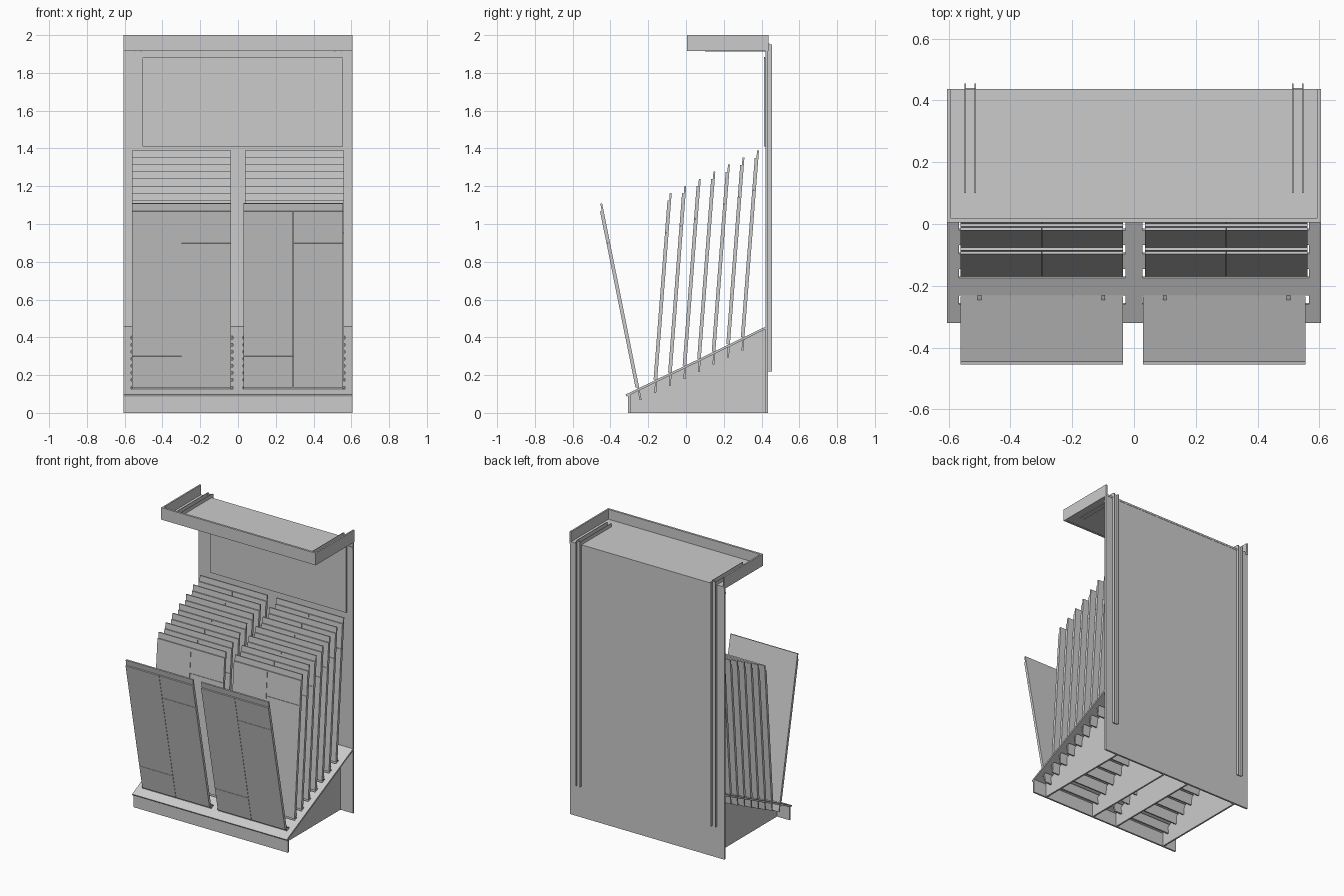
import bpy, bmesh, math
from mathutils import Matrix, Vector

if "Cube" in bpy.data.objects:
    bpy.data.objects.remove(bpy.data.objects["Cube"])


def boxes(name, spans, matrix=Matrix.Identity(4)):
    """One object made of boxes given as (x0, x1, y0, y1, z0, z1)."""
    bm = bmesh.new()
    for x0, x1, y0, y1, z0, z1 in spans:
        m = Matrix.Translation(((x0 + x1) / 2, (y0 + y1) / 2, (z0 + z1) / 2))
        m = m @ Matrix.Diagonal((x1 - x0, y1 - y0, z1 - z0, 1))
        bmesh.ops.create_cube(bm, size=1, matrix=m)
    bmesh.ops.transform(bm, matrix=matrix, verts=bm.verts)
    return finish(name, bm)


def finish(name, bm):
    mesh = bpy.data.meshes.new(name)
    bm.to_mesh(mesh)
    bm.free()
    ob = bpy.data.objects.new(name, mesh)
    bpy.context.collection.objects.link(ob)
    return ob


def rib(name, x, profile, t=0.012):
    """Upright board cut to a (y, z) profile."""
    bm = bmesh.new()
    face = bm.faces.new([bm.verts.new((x - t / 2, y, z)) for y, z in profile])
    ext = bmesh.ops.extrude_face_region(bm, geom=[face])['geom']
    bmesh.ops.translate(bm, vec=(t, 0, 0),
                        verts=[v for v in ext if isinstance(v, bmesh.types.BMVert)])
    bmesh.ops.recalc_face_normals(bm, faces=bm.faces)
    return finish(name, bm)


W = 0.605

# Back wall with its picture panel and a thin ledge under the canopy
boxes("back_wall", [(-W, W, 0.422, 0.435, 0, 1.917)])
boxes("picture_panel", [(-0.505, 0.557, 0.413, 0.422, 1.41, 1.885)])
boxes("wall_ledge", [(-W, W, 0.416, 0.422, 1.875, 1.885)])

# Canopy: open tray
boxes("canopy_front", [(-W, W, 0.005, 0.02, 1.915, 2)])
boxes("canopy_sides", [(-W, -0.594, 0.02, 0.437, 1.915, 2),
                       (0.594, W, 0.02, 0.437, 1.915, 2)])
boxes("canopy_floor", [(-0.594, 0.594, 0.02, 0.437, 1.917, 1.93)])

# U-channel rails on the back, and arms lying in the canopy
for side, cx in (("left", -0.53), ("right", 0.53)):
    a, b, t = cx - 0.018, cx + 0.018, 0.004
    boxes(side + "_back_rail", [(a, b, 0.435, 0.441, 0.22, 1.95),
                                (a, a + t, 0.441, 0.455, 0.22, 1.95),
                                (b - t, b, 0.441, 0.455, 0.22, 1.95)])
    boxes(side + "_canopy_arm", [(a, a + t, 0.1, 0.441, 1.914, 1.955),
                                 (b - t, b, 0.1, 0.441, 1.914, 1.955)])

# Base: front board and four wedge ribs
boxes("base_front", [(-W, W, -0.307, -0.295, 0, 0.095)])
for i, x in enumerate((-0.5, -0.1, 0.1, 0.5)):
    rib(f"base_rib_{i}", x, [(-0.296, 0), (0.422, 0), (0.422, 0.445), (-0.296, 0.096)])

# Sloping deck with eight rows of paired slots
slope = math.atan2(0.36, 0.742)
length = math.hypot(0.36, 0.742)
rows = [(-0.24 + 0.077 * i, 0.068 + 0.0375 * i) for i in range(8)]
deck, last, T = [], 0, 0.012
for i, (y, z) in enumerate(rows):
    mid = (y + (0.003 if i else -0.006) + 0.32) / math.cos(slope)
    lo, hi = mid - 0.016, mid + 0.016
    deck.append((-W, W, last, lo, -T, 0))
    deck += [(x0, x1, lo, hi, -T, 0)
             for x0, x1 in ((-W, -0.566), (-0.027, 0.027), (0.566, W))]
    last = hi
deck.append((-W, W, last, length, -T, 0))
boxes("sloping_deck", deck,
      Matrix.Translation((0, -0.32, 0.097)) @ Matrix.Rotation(slope, 4, 'X'))

# Sample boards: a backing standing in its slot with four planks on the front
for i, (y, z) in enumerate(rows):
    tilt = math.atan2(0.21, 1.045) if i == 0 else -math.atan2(0.082, 1.057)
    m = Matrix.Translation((0, y, z)) @ Matrix.Rotation(tilt, 4, 'X')
    for side, x0, x1 in (("left", -0.562, -0.036), ("right", 0.036, 0.562)):
        if i == 0 and side == "right":
            x0, x1 = 0.029, 0.556
        c, g = (x0 + x1) / 2, 0.001
        boxes(f"{side}_backing_{i}", [(x0, x1, -0.005, 0.005, 0, 1.062)], m)
        p0, p1 = -0.014, -0.005
        boxes(f"{side}_planks_{i}", [(x0, c - g, p0, p1, 0.07, 0.24 - g),
                                     (x0, c - g, p0, p1, 0.24 + g, 1.022),
                                     (c + g, x1, p0, p1, 0.07, 0.85 - g),
                                     (c + g, x1, p0, p1, 0.85 + g, 1.022)], m)
